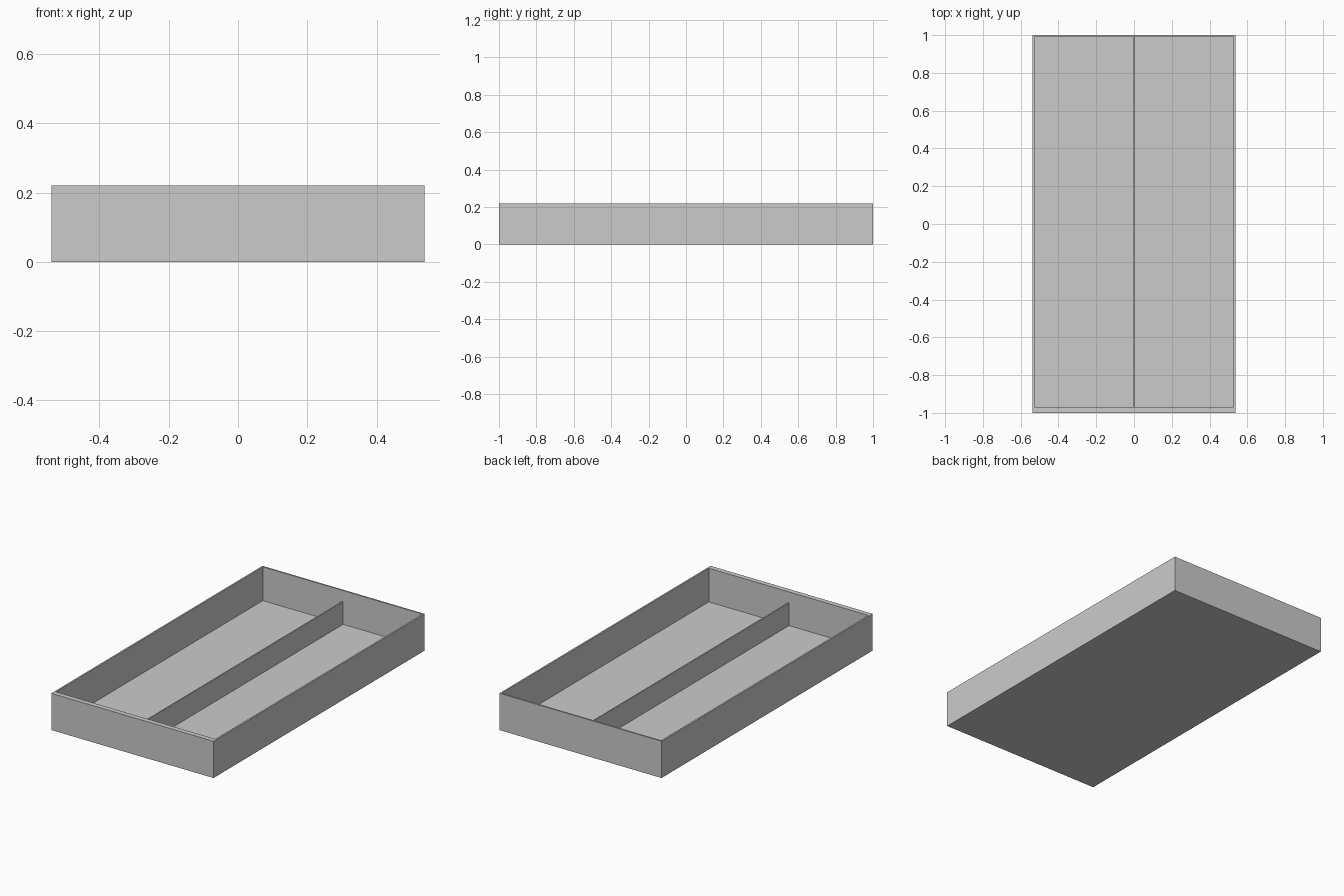
import bpy, bmesh

if "Cube" in bpy.data.objects:
    bpy.data.objects.remove(bpy.data.objects["Cube"])

grey = bpy.data.materials.new("plain grey")
grey.diffuse_color = (0.6, 0.6, 0.6, 1)
grey.use_nodes = True
grey.node_tree.nodes["Principled BSDF"].inputs["Base Color"].default_value = grey.diffuse_color

# Main dimensions
W, L, H = 0.538, 1.0, 0.22          # half width, half length, height
FLOOR, SIDE, BACK, FRONT = 0.018, 0.01, 0.01, 0.03
DIVIDER_TOP, DIVIDER_HALF = 0.154, 0.004


def finish(name, bm):
    bmesh.ops.recalc_face_normals(bm, faces=bm.faces)
    mesh = bpy.data.meshes.new(name)
    bm.to_mesh(mesh)
    bm.free()
    mesh.materials.append(grey)
    obj = bpy.data.objects.new(name, mesh)
    bpy.context.collection.objects.link(obj)


def ring(bm, x0, x1, y0, y1, z):
    return [bm.verts.new((x, y, z)) for x, y in ((x0, y0), (x1, y0), (x1, y1), (x0, y1))]


def skin(name, rings):
    """Loft rectangular rings and cap both ends."""
    bm = bmesh.new()
    loops = [ring(bm, *r) for r in rings]
    for a, b in zip(loops, loops[1:]):
        for i in range(4):
            j = (i + 1) % 4
            bm.faces.new((a[i], a[j], b[j], b[i]))
    bm.faces.new(loops[0][::-1])
    bm.faces.new(loops[-1])
    finish(name, bm)


# Open tray: outer shell, rim, inner walls and floor, with a thicker front wall
outer = (-W, W, -L, L)
inner = (-W + SIDE, W - SIDE, -L + FRONT, L - BACK)
skin("tray", [(*outer, 0), (*outer, H), (*inner, H), (*inner, FLOOR)])

# Low lengthwise divider standing on the floor
span = (-DIVIDER_HALF, DIVIDER_HALF, -L + FRONT, L - BACK)
skin("divider", [(*span, FLOOR), (*span, DIVIDER_TOP)])
